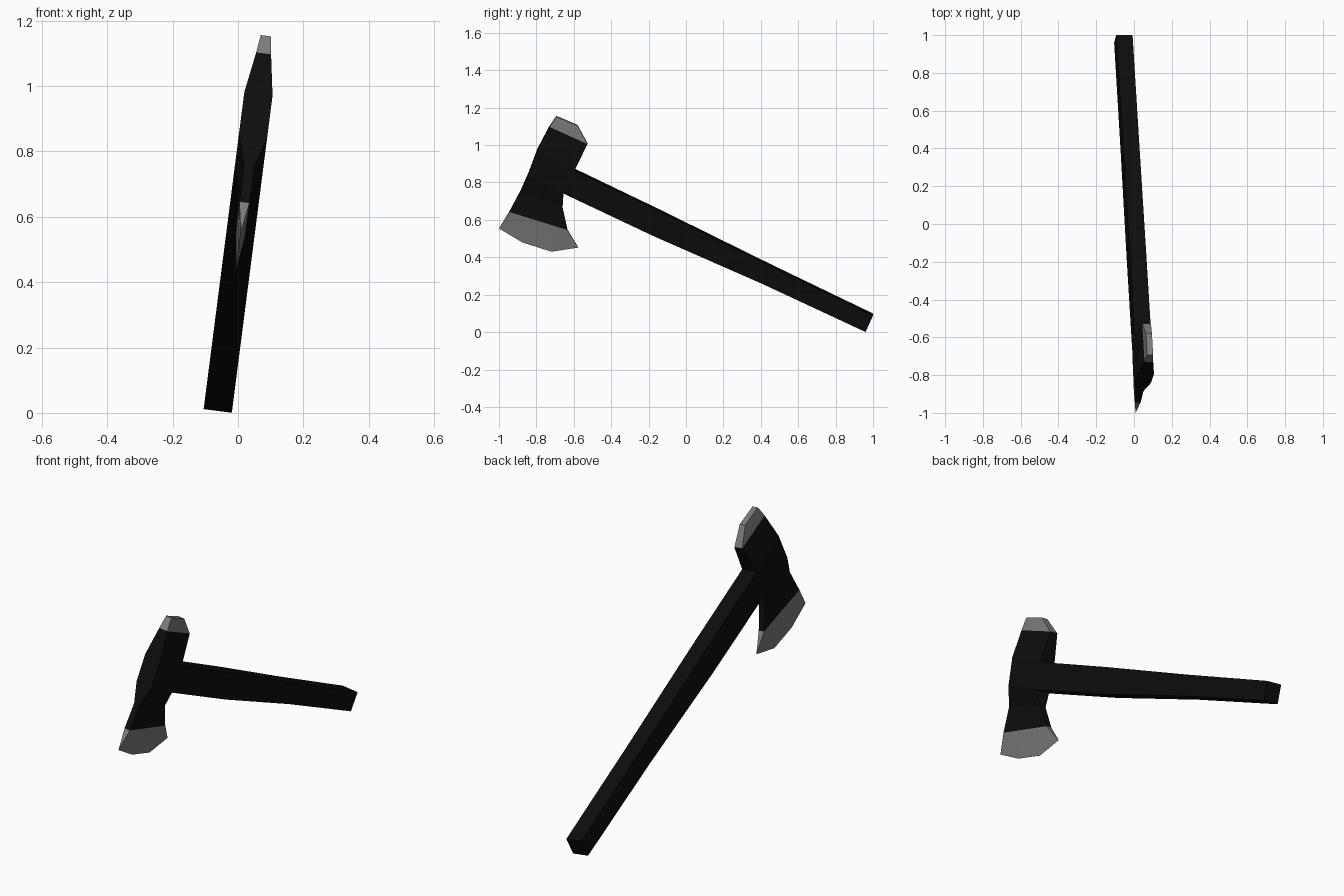
import bpy, bmesh, math
from mathutils import Vector, Matrix

if "Cube" in bpy.data.objects:
    bpy.data.objects.remove(bpy.data.objects["Cube"])

# Whole axe leans sideways about the y axis
LEAN = math.atan(0.1284)
OFFSET = -0.0628


def material(name, value):
    m = bpy.data.materials.new(name)
    m.diffuse_color = (value, value, value, 1)
    m.use_nodes = True
    m.node_tree.nodes["Principled BSDF"].inputs["Base Color"].default_value = m.diffuse_color
    return m


black = material("black", 0.004)
steel = material("steel grey", 0.2)


def loft(name, rows, mat, cap_start=False, cap_end=False, open_back=None):
    """Skin rows of (y, z) points, each row with its own half thickness."""
    bm = bmesh.new()
    rings = []
    for pts, h in rows:
        loop = [(-h, y, z) for y, z in pts] + [(h, y, z) for y, z in reversed(pts)]
        ring = []
        for u, y, z in loop:
            x = OFFSET + 0.1284 * z + u * math.cos(LEAN)
            ring.append(bm.verts.new((x, y, z - u * math.sin(LEAN))))
        rings.append(ring)
    for i, (a, b) in enumerate(zip(rings, rings[1:])):
        n = len(a)
        for k in range(n):
            if i == open_back and k == n // 2 - 1:
                continue            # socket where the handle joins
            j = (k + 1) % n
            bm.faces.new((a[k], a[j], b[j], b[k]))
    if cap_start:
        bm.faces.new(rings[0])
    if cap_end:
        bm.faces.new(rings[-1])
    bmesh.ops.remove_doubles(bm, verts=bm.verts, dist=0.0005)
    bmesh.ops.recalc_face_normals(bm, faces=bm.faces)
    me = bpy.data.meshes.new(name)
    bm.to_mesh(me)
    bm.free()
    me.materials.append(mat)
    ob = bpy.data.objects.new(name, me)
    bpy.context.collection.objects.link(ob)
    return ob


def spread(a, b, n):
    a, b = Vector(a), Vector(b)
    return [tuple(a.lerp(b, i / (n - 1))) for i in range(n)]


T = 0.0435                                   # half thickness of handle and eye
POLL = [(-0.73, 1.10), (-0.527, 1.008)]      # poll colour line
EYE_TOP = [(-0.794, 0.976), (-0.596, 0.869)]
EYE_LOW = [(-0.842, 0.848), (-0.655, 0.746)]
NECK = [(-0.885, 0.755), (-0.66, 0.666)]
CHEEK = [(-0.944, 0.644), (-0.634, 0.548)]   # blade colour line

# Handle: box section, slightly waisted
loft("handle", [
    ([EYE_TOP[1], EYE_LOW[1]], T),
    ([(-0.14, 0.65), (-0.168, 0.516)], T),
    ([(0.446, 0.361), (0.404, 0.265)], T),
    ([(1.0, 0.094), (0.96, 0.006)], T)], black, cap_end=True)

# Dark body of the axe head
loft("head_body", [(POLL, 0.023), (EYE_TOP, T), (EYE_LOW, T),
                   (NECK, 0.016), (CHEEK, 0.0155)], black, open_back=1)

# Bevelled steel poll on top
loft("poll", [(POLL, 0.023), ([(-0.693, 1.154), (-0.58, 1.106)], 0.016)],
     steel, cap_end=True)

# Steel cutting edge, sharpened to a line
loft("blade", [(spread(*CHEEK, 4), 0.0155),
               ([(-1.0, 0.554), (-0.874, 0.479), (-0.72, 0.43), (-0.575, 0.452)], 0)],
     steel)
